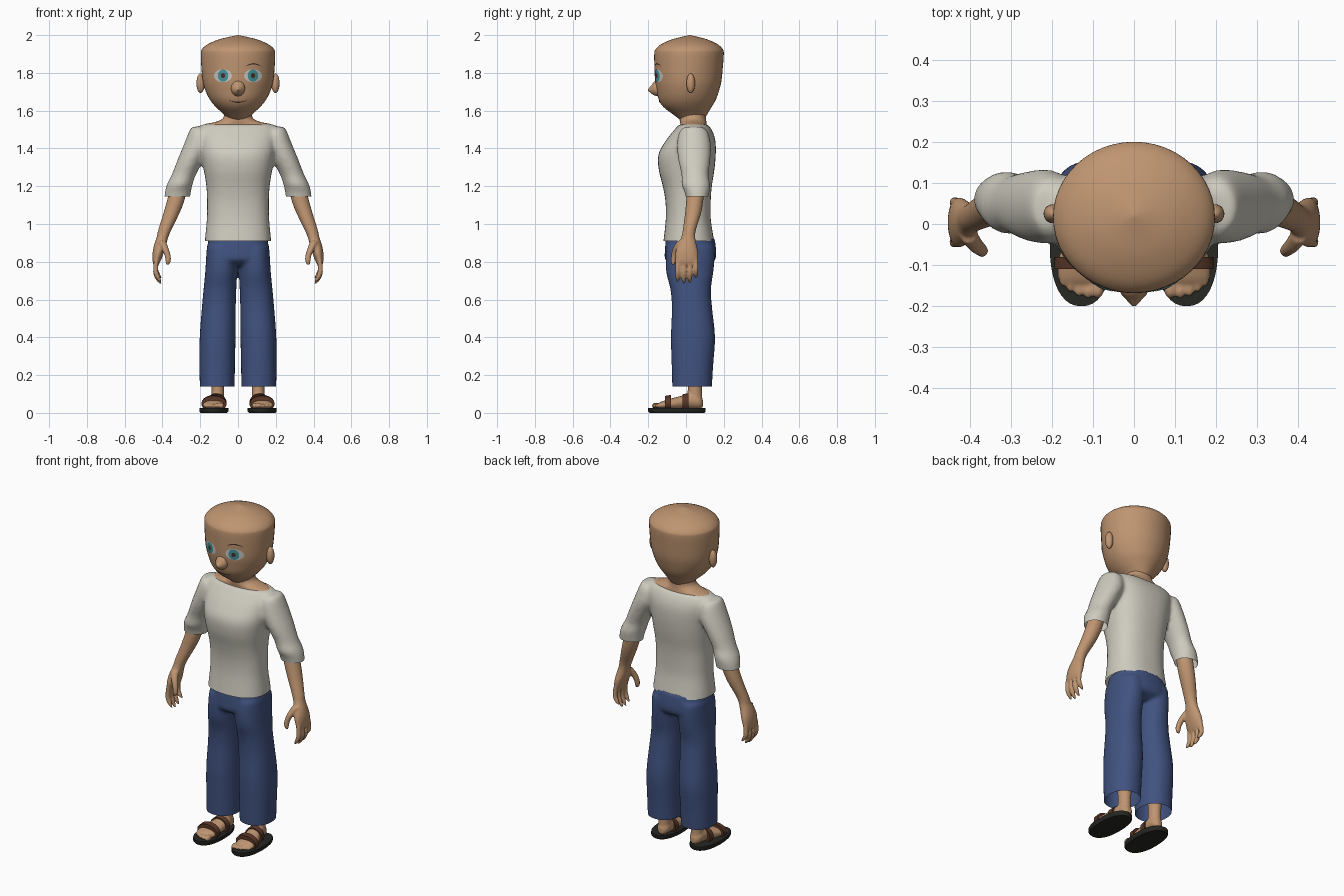
import bpy, bmesh, math
from mathutils import Vector, Matrix
from mathutils.bvhtree import BVHTree

if "Cube" in bpy.data.objects:
    bpy.data.objects.remove(bpy.data.objects["Cube"], do_unlink=True)


def material(name, rgb):
    m = bpy.data.materials.new(name)
    m.use_nodes = True
    m.diffuse_color = (*rgb, 1)
    m.node_tree.nodes["Principled BSDF"].inputs["Base Color"].default_value = (*rgb, 1)
    return m


SKIN = material("skin", (0.52, 0.30, 0.165))
SHIRT = material("off_white_cloth", (0.62, 0.60, 0.52))
DENIM = material("blue_denim", (0.052, 0.085, 0.215))
SOLE = material("black_rubber", (0.02, 0.021, 0.017))
STRAP = material("brown_leather", (0.10, 0.038, 0.02))
WHITE = material("eye_white", (0.60, 0.60, 0.56))
TEAL = material("teal_iris", (0.06, 0.30, 0.34))
DARK = material("dark_brown", (0.06, 0.03, 0.018))


def smooth_rings(rings, steps):
    """Catmull-Rom interpolation between the given rings."""
    out = []
    for i in range(len(rings) - 1):
        a, b, c, d = (rings[max(0, min(len(rings) - 1, i + k))] for k in (-1, 0, 1, 2))
        for s in range(steps):
            t = s / steps
            out.append([q + 0.5 * t * (r - p + t * (2*p - 5*q + 4*r - e + t * (3*(q - r) + e - p)))
                        for p, q, r, e in zip(a, b, c, d)])
    return out + [rings[-1]]


def loft(bm, rings, axis="z", power=2.0, n=32, steps=4):
    """Skin of ellipse rings: (position, centre u, centre v, radius u, radius v)."""
    loops = []
    for p, cu, cv, ru, rv in smooth_rings(rings, steps):
        loop = []
        for i in range(n):
            a = 2 * math.pi * i / n
            c, s = math.cos(a), math.sin(a)
            u = cu + ru * math.copysign(abs(c) ** (2 / power), c)
            v = cv + rv * math.copysign(abs(s) ** (2 / power), s)
            loop.append(bm.verts.new((u, v, p) if axis == "z" else (u, p, v)))
        loops.append(loop)
    faces = [bm.faces.new(loops[0]), bm.faces.new(loops[-1])]
    for lo, hi in zip(loops, loops[1:]):
        for i in range(n):
            j = (i + 1) % n
            faces.append(bm.faces.new((lo[i], lo[j], hi[j], hi[i])))
    bmesh.ops.recalc_face_normals(bm, faces=faces)


def ball(bm, centre, size):
    bmesh.ops.create_uvsphere(bm, u_segments=20, v_segments=12, radius=1,
                              matrix=Matrix.Translation(centre) @ Matrix.Diagonal((*size, 1)))


def finish(name, bm, mat, voxel=0, cuts=(), mirror=False):
    """Make the object; optionally fuse its volumes, open its hems and mirror it."""
    me = bpy.data.meshes.new(name)
    bm.to_mesh(me)
    bm.free()
    ob = bpy.data.objects.new(name, me)
    bpy.context.collection.objects.link(ob)
    if voxel:
        rm = ob.modifiers.new("fuse", "REMESH")
        rm.mode, rm.voxel_size = "VOXEL", voxel
        bpy.context.view_layer.update()
        dg = bpy.context.evaluated_depsgraph_get()
        ob.data = bpy.data.meshes.new_from_object(ob.evaluated_get(dg))
        ob.modifiers.clear()
        b = bmesh.new()
        b.from_mesh(ob.data)
        for _ in range(4):
            bmesh.ops.smooth_vert(b, verts=b.verts[:], factor=0.5,
                                  use_axis_x=True, use_axis_y=True, use_axis_z=True)
        for z, min_x in cuts:
            fs = [f for f in b.faces if f.calc_center_median().z < z + 0.04
                  and abs(f.calc_center_median().x) >= min_x]
            geom = list({e for f in fs for e in [f, *f.edges, *f.verts]})
            bmesh.ops.bisect_plane(b, geom=geom, plane_co=(0, 0, z), plane_no=(0, 0, 1),
                                   clear_inner=True)
        b.to_mesh(ob.data)
        b.free()
    ob.data.materials.clear()
    ob.data.materials.append(mat)
    for p in ob.data.polygons:
        p.material_index = 0
    if mirror:
        mm = ob.modifiers.new("mirror", "MIRROR")
        mm.use_mirror_merge = False
    bpy.ops.object.select_all(action="DESELECT")
    ob.select_set(True)
    bpy.context.view_layer.objects.active = ob
    bpy.ops.object.shade_smooth_by_angle(angle=math.radians(45))
    return ob


# Head
bm = bmesh.new()
loft(bm, [(1.54, 0, .035, .04, .05), (1.58, 0, .022, .075, .09), (1.62, 0, .008, .118, .128),
          (1.66, 0, .007, .15, .152), (1.71, 0, .01, .174, .166), (1.76, 0, .012, .187, .176),
          (1.83, 0, .014, .194, .181), (1.90, 0, .016, .197, .184), (1.925, 0, .017, .191, .178),
          (1.95, 0, .018, .163, .152), (1.975, 0, .019, .108, .1), (1.99, 0, .02, .05, .046),
          (2.0, 0, .02, .003, .003)], n=48)
face = BVHTree.FromBMesh(bm)
finish("head", bm, SKIN)

# Neck and bare shoulders
bm = bmesh.new()
loft(bm, [(1.49, 0, .04, .19, .08), (1.525, 0, .04, .183, .07), (1.54, 0, .038, .12, .07),
          (1.56, 0, .036, .08, .07), (1.60, 0, .035, .07, .07)])
finish("neck", bm, SKIN)

# Nose
bm = bmesh.new()
loft(bm, [(-.13, 0, 1.722, .04, .05), (-.165, 0, 1.718, .034, .038),
          (-.185, 0, 1.712, .018, .02), (-.2, 0, 1.71, .004, .005)], axis="y", n=20)
finish("nose", bm, SKIN)

# Ears
bm = bmesh.new()
ball(bm, (.198, .025, 1.745), (.022, .023, .052))
finish("ear", bm, SKIN, mirror=True)


def decal(name, point, mat, lift, nu, nv, mirror=False):
    """Thin plate laid on the face; point(u, v) gives x and z."""
    b = bmesh.new()
    grid = []
    for i in range(nu + 1):
        row = []
        for j in range(nv + 1):
            x, z = point(i / nu, j / nv)
            hit, normal, _, _ = face.ray_cast(Vector((x, -1, z)), Vector((0, 1, 0)))
            row.append(b.verts.new(hit + normal * lift))
        grid.append(row)
    for i in range(nu):
        for j in range(nv):
            f = b.faces.new((grid[i][j], grid[i+1][j], grid[i+1][j+1], grid[i][j+1]))
            f.normal_update()
            if f.normal.y > 0:
                f.normal_flip()
    finish(name, b, mat, mirror=mirror)


def oval(cx, cz, rx, rz):
    def point(u, v):
        a, r = 2 * math.pi * u, 0.02 + 0.98 * v
        return cx + rx * r * math.cos(a), cz + rz * r * math.sin(a)
    return point


def stroke(x0, x1, z, bow, half):
    def point(u, v):
        bulge = math.sin(math.pi * u)
        return x0 + (x1 - x0) * u, z + bow * bulge + (2 * v - 1) * half * (0.3 + bulge)
    return point


# Painted face
decal("eye_white", oval(.079, 1.785, .047, .034), WHITE, .003, 32, 5, True)
decal("iris", oval(.077, 1.786, .027, .032), TEAL, .005, 28, 4, True)
decal("pupil", oval(.077, 1.786, .011, .013), DARK, .007, 20, 2, True)
decal("eyebrow", stroke(.04, .122, 1.835, .013, .0028), DARK, .003, 16, 2)
decal("mouth", stroke(-.047, .047, 1.655, -.009, .0025), DARK, .003, 20, 2)

# Shirt: torso and three-quarter sleeves in one piece
bm = bmesh.new()
loft(bm, [(.885, 0, .015, .178, .138), (.94, 0, .014, .173, .13), (1.03, 0, .012, .165, .119),
          (1.12, 0, .011, .164, .12), (1.2, 0, .007, .168, .13), (1.29, 0, .003, .182, .148),
          (1.37, 0, .006, .195, .152), (1.44, 0, .024, .205, .132),
          (1.49, 0, .036, .21, .105), (1.528, 0, .04, .193, .076)], power=2.4)
for s in (1, -1):
    loft(bm, [(1.515, s*.215, .04, .03, .045), (1.49, s*.203, .04, .056, .075),
              (1.42, s*.212, .042, .075, .09), (1.34, s*.25, .044, .07, .085),
              (1.26, s*.287, .048, .064, .072), (1.21, s*.308, .052, .068, .076),
              (1.17, s*.318, .058, .069, .066), (1.12, s*.324, .06, .068, .056)])
finish("shirt", bm, SHIRT, voxel=.01, cuts=[(1.145, .235), (.91, 0)])

# Trousers: seat and two straight legs in one piece
bm = bmesh.new()
loft(bm, [(.93, 0, .022, .155, .128), (.86, 0, .024, .165, .136), (.81, 0, .022, .165, .132),
          (.78, 0, .02, .11, .09)], power=2.4)
for s in (1, -1):
    loft(bm, [(.88, s*.085, .024, .08, .125), (.82, s*.086, .022, .083, .13),
              (.74, s*.09, .02, .084, .124), (.65, s*.096, .025, .087, .107),
              (.55, s*.102, .032, .09, .107), (.4, s*.108, .037, .095, .117),
              (.25, s*.11, .034, .094, .11), (.11, s*.11, .032, .092, .104)], power=2.2)
finish("trousers", bm, DENIM, voxel=.009, cuts=[(.14, 0)])

# Arms with hands
bm = bmesh.new()
loft(bm, [(1.22, .305, .055, .045, .045), (1.12, .331, .046, .046, .045),
          (1.05, .355, .036, .042, .042), (.97, .387, .018, .035, .035),
          (.93, .4, .012, .031, .037), (.89, .412, .006, .032, .05), (.85, .422, .004, .03, .06),
          (.81, .43, .004, .023, .06), (.785, .434, .004, .014, .053)])
for k, tip in enumerate((.695, .685, .69, .715)):
    y = -.044 + .032 * k
    drop = .81 - tip
    loft(bm, [(.81, .432, y, .013, .013), (.81 - drop * .5, .436, y, .014, .0135),
              (.81 - drop * .8, .425, y, .0135, .0125), (tip, .411, y, .007, .007)], n=14)
loft(bm, [(.91, .404, -.025, .022, .022), (.87, .386, -.05, .019, .02),
          (.83, .372, -.063, .016, .016), (.8, .37, -.067, .014, .013),
          (.783, .374, -.068, .007, .007)], n=16)
finish("arm_and_hand", bm, SKIN, voxel=.005, mirror=True)

# Feet with ankles and toes
bm = bmesh.new()
loft(bm, [(.09, .108, .05, .014, .02), (.07, .108, .058, .034, .036), (.03, .11, .065, .04, .044),
          (-.01, .114, .056, .044, .038), (-.08, .127, .046, .056, .03),
          (-.13, .13, .04, .055, .02), (-.15, .13, .036, .045, .012)], axis="y")
loft(bm, [(.06, .108, .045, .034, .042), (.13, .107, .047, .034, .038),
          (.28, .108, .047, .042, .045)])
for x, y, r in ((.088, -.157, .017), (.112, -.163, .013), (.134, -.16, .012),
                (.155, -.15, .011), (.173, -.137, .01)):
    ball(bm, (x, y, .038), (r * .9, r * 1.5, r))
finish("foot", bm, SKIN, voxel=.005, mirror=True)

# Sandals
bm = bmesh.new()
loft(bm, [(0, .128, -.048, .07, .145), (.008, .128, -.048, .077, .152),
          (.026, .128, -.048, .077, .152)], power=2.3, n=40, steps=1)
finish("sandal_sole", bm, SOLE, mirror=True)
bm = bmesh.new()
loft(bm, [(-.11, .128, .048, .066, .042), (-.08, .127, .05, .066, .045)], axis="y", steps=1)
loft(bm, [(-.018, .116, .052, .056, .046), (.012, .114, .054, .053, .05)], axis="y", steps=1)
finish("sandal_straps", bm, STRAP, mirror=True)
